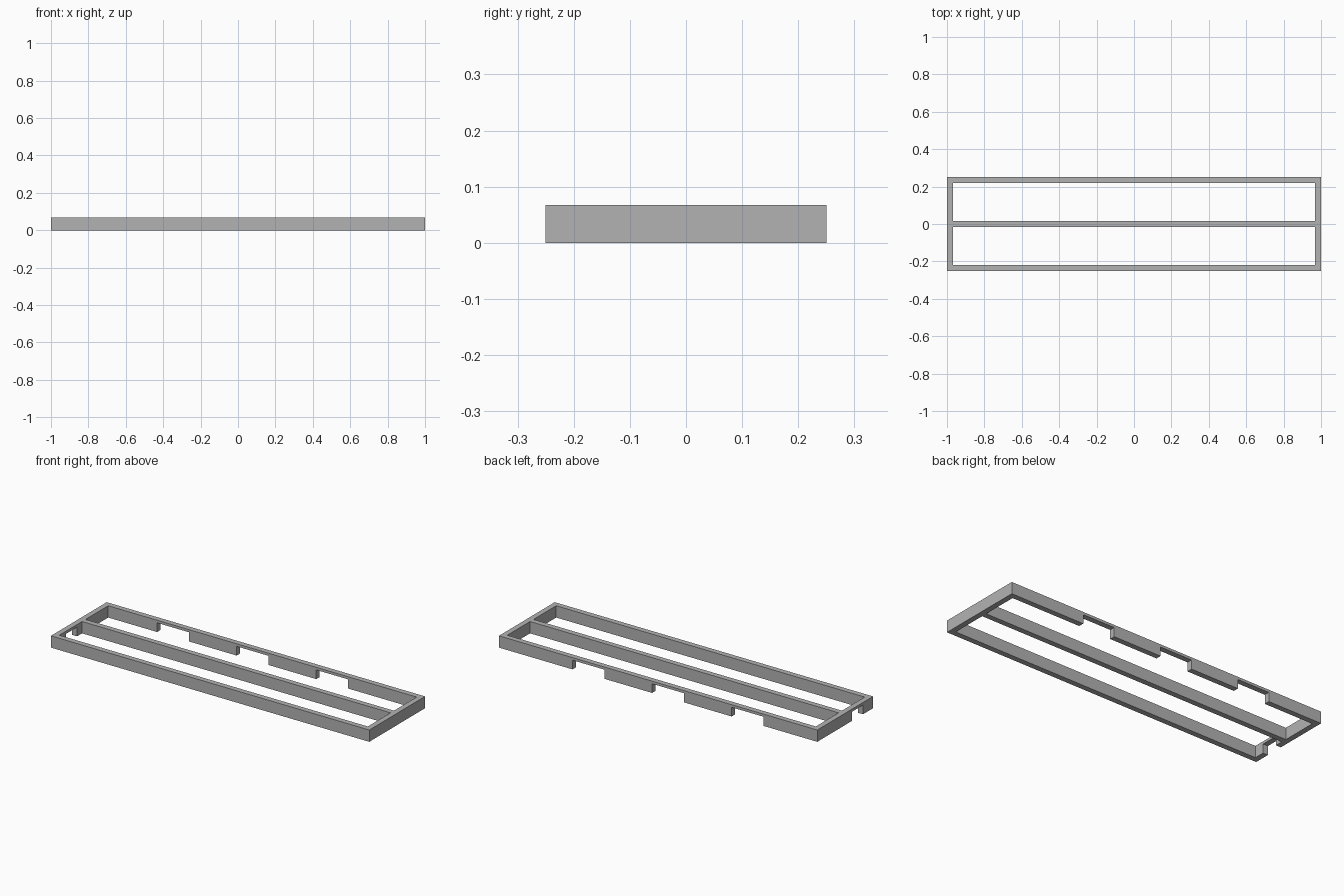
import bpy
import bmesh
from mathutils import Vector

cube = bpy.data.objects.get("Cube")
if cube:
    bpy.data.objects.remove(cube, do_unlink=True)

LENGTH, WIDTH, HEIGHT, WALL = 2.0, 0.5, 0.067, 0.031
NOTCH_TOP = 0.052

grey = bpy.data.materials.new("plain grey")
grey.use_nodes = True
colour = (0.45, 0.45, 0.45, 1)
grey.diffuse_color = colour
grey.node_tree.nodes["Principled BSDF"].inputs["Base Color"].default_value = colour


def rail(name, axis, start, end, offset, notches=()):
    """Upright rail along an axis, with notches cut up from its lower edge."""
    outline = [(start, 0)]
    for a, b in notches:
        outline += [(a, 0), (a, NOTCH_TOP), (b, NOTCH_TOP), (b, 0)]
    outline += [(end, 0), (end, HEIGHT), (start, HEIGHT)]

    def point(u, z):
        side = offset - WALL / 2
        return (u, side, z) if axis == "x" else (side, u, z)

    bm = bmesh.new()
    face = bm.faces.new([bm.verts.new(point(u, z)) for u, z in outline])
    result = bmesh.ops.extrude_face_region(bm, geom=[face], use_keep_orig=True)
    across = Vector((0, WALL, 0) if axis == "x" else (WALL, 0, 0))
    moved = [g for g in result["geom"] if isinstance(g, bmesh.types.BMVert)]
    bmesh.ops.translate(bm, verts=moved, vec=across)
    bmesh.ops.recalc_face_normals(bm, faces=bm.faces)
    mesh = bpy.data.meshes.new(name)
    bm.to_mesh(mesh)
    bm.free()
    mesh.materials.append(grey)
    obj = bpy.data.objects.new(name, mesh)
    bpy.context.collection.objects.link(obj)


half_x, half_y = LENGTH / 2, WIDTH / 2
long_y = half_y - WALL / 2
end_x = half_x - WALL / 2
inner_x, inner_y = half_x - WALL, half_y - WALL

# Long rails: plain front, plain divider, back with three evenly spaced notches
back_notches = [(c - 0.1, c + 0.1) for c in (-0.562, -0.062, 0.438)]
rail("front_rail", "x", -half_x, half_x, -long_y)
rail("middle_rail", "x", -inner_x, inner_x, 0)
rail("back_rail", "x", -half_x, half_x, long_y, back_notches)

# End rails fit between the long ones; the right end has one notch
rail("left_end_rail", "y", -inner_y, inner_y, end_x)
rail("right_end_rail", "y", -inner_y, inner_y, -end_x, [(-0.16, -0.06)])
